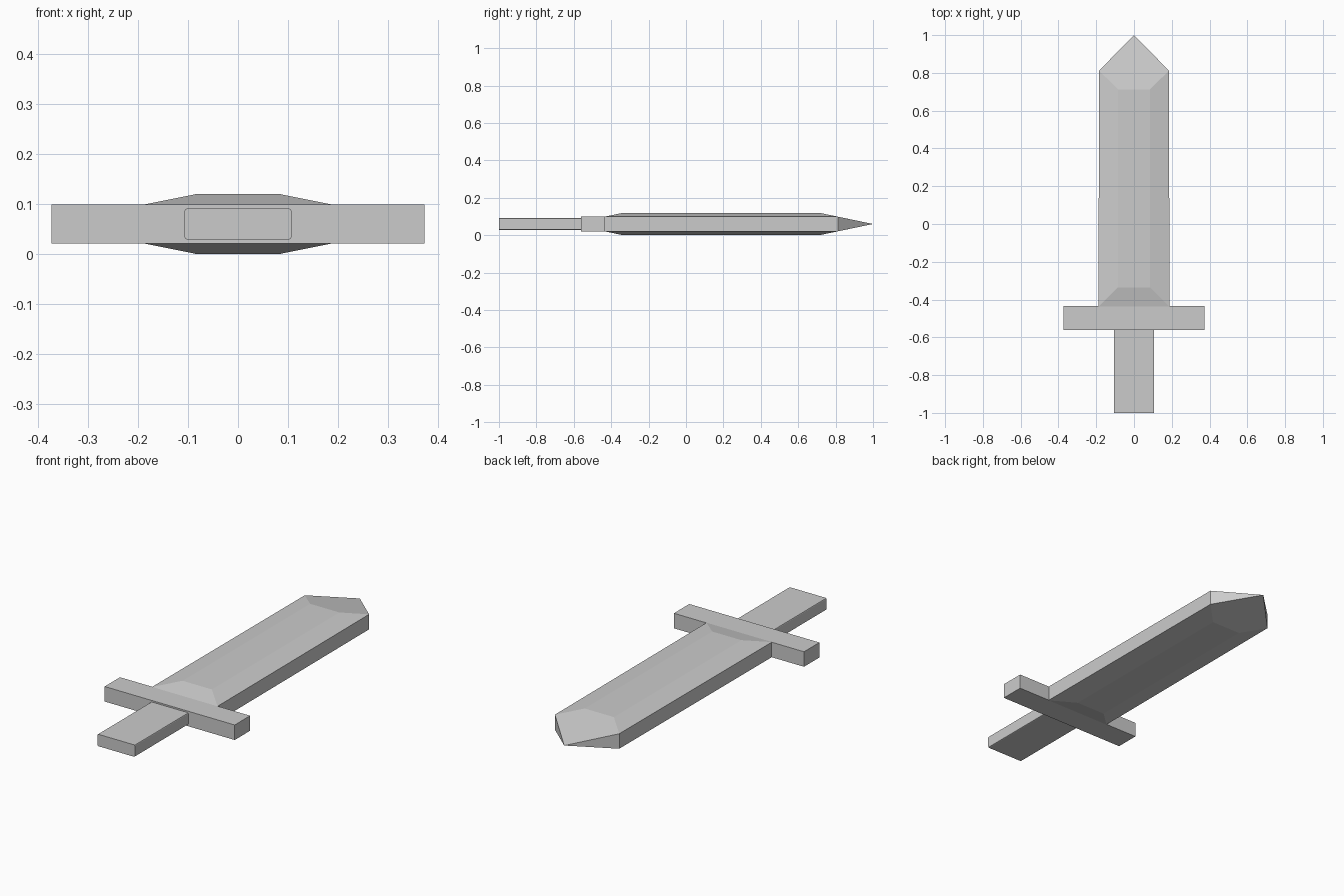
import bpy, bmesh

if "Cube" in bpy.data.objects:
    bpy.data.objects.remove(bpy.data.objects["Cube"])

ZC = 0.06  # mid-plane height of the flat-lying sword


def make_object(name, bm):
    bmesh.ops.recalc_face_normals(bm, faces=bm.faces)
    mesh = bpy.data.meshes.new(name)
    bm.to_mesh(mesh)
    bm.free()
    obj = bpy.data.objects.new(name, mesh)
    bpy.context.collection.objects.link(obj)
    return obj


def box(name, half_x, y0, y1, half_z, bevel=0.0):
    bm = bmesh.new()
    bmesh.ops.create_cube(bm, size=1)
    for v in bm.verts:
        v.co = (v.co.x * 2 * half_x, y0 + (v.co.y + 0.5) * (y1 - y0), ZC + v.co.z * 2 * half_z)
    if bevel:  # soften only the lengthwise edges
        edges = [e for e in bm.edges if abs(e.verts[0].co.y - e.verts[1].co.y) > 0.01]
        bmesh.ops.bevel(bm, geom=edges, offset=bevel, segments=2, profile=0.5, affect='EDGES')
    return make_object(name, bm)


# Blade: pointed outline with a raised flat panel on both faces
outline = [(-0.188, -0.437), (0.188, -0.437), (0.185, 0.812), (-0.185, 0.812)]
panel = [(-0.084, -0.335), (0.084, -0.335), (0.084, 0.712), (-0.084, 0.712)]
bm = bmesh.new()
tip = bm.verts.new((0, 1, ZC))
rims = []
for s in (1, -1):
    rim = [bm.verts.new((x, y, ZC + s * 0.039)) for x, y in outline]
    top = [bm.verts.new((x, y, ZC + s * 0.06)) for x, y in panel]
    bm.faces.new(top)
    for i in (0, 1, 3):
        j = (i + 1) % 4
        bm.faces.new((rim[i], rim[j], top[j], top[i]))
    bm.faces.new((rim[2], tip, rim[3], top[3], top[2]))
    rims.append(rim)
a, b = rims
for i in (0, 1, 3):
    j = (i + 1) % 4
    bm.faces.new((a[i], a[j], b[j], b[i]))
for i in (2, 3):
    bm.faces.new((a[i], b[i], tip))
make_object("blade", bm)

# Crossguard and grip
box("crossguard", 0.374, -0.561, -0.435, 0.039)
box("grip", 0.107, -1.0, -0.56, 0.031, bevel=0.005)
